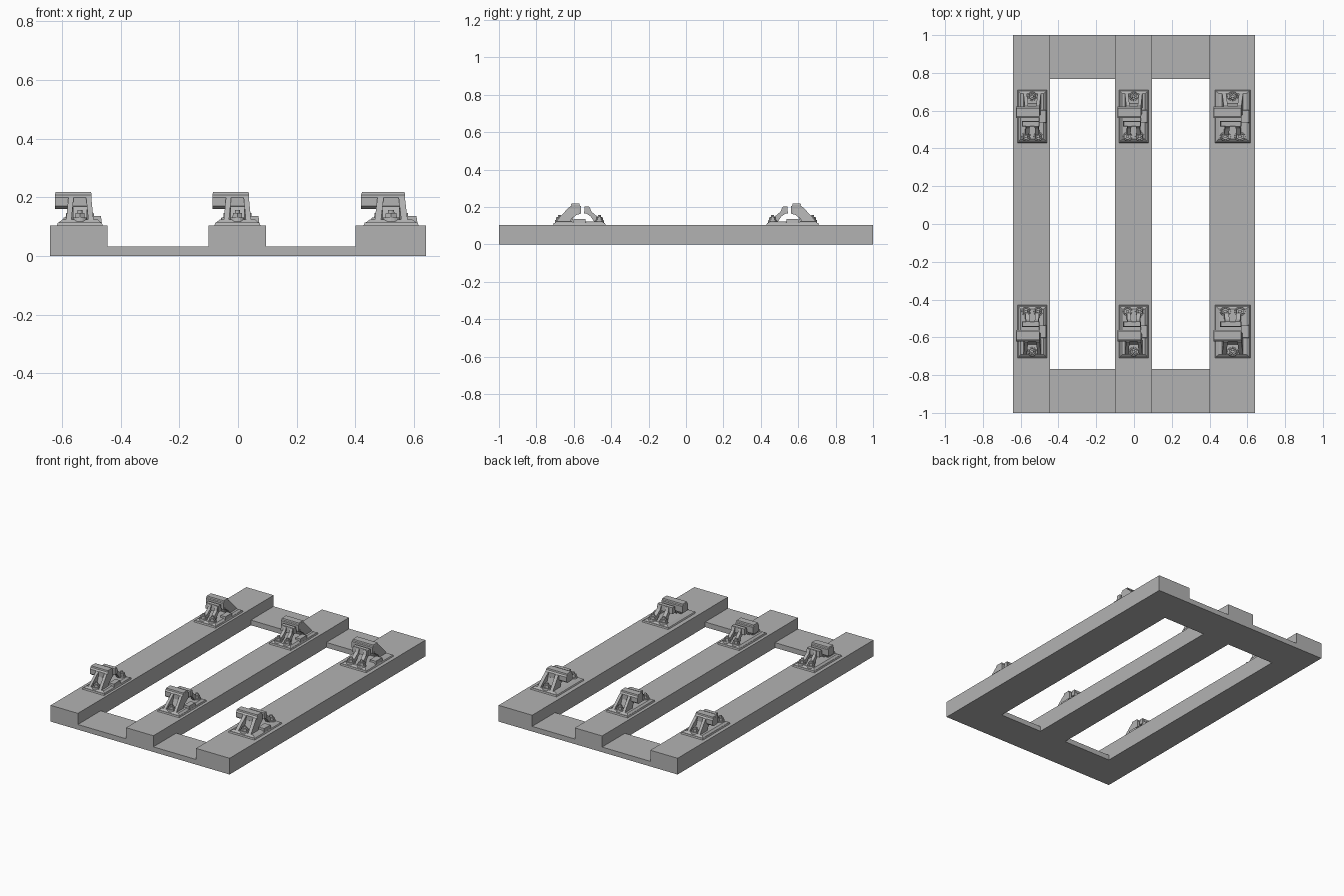
import bpy, bmesh, math
from mathutils import Vector

if "Cube" in bpy.data.objects:
    bpy.data.objects.remove(bpy.data.objects["Cube"], do_unlink=True)

grey = bpy.data.materials.new("plain grey")
grey.use_nodes = True
grey.diffuse_color = (0.45, 0.45, 0.45, 1)
grey.node_tree.nodes["Principled BSDF"].inputs["Base Color"].default_value = grey.diffuse_color


def finish(bm, name, place=None):
    """Place the mesh and turn it into a named object."""
    if place:
        cx, width, side = place
        for v in bm.verts:
            v.co = Vector((cx + v.co.x * width, side * v.co.y, v.co.z))
    bmesh.ops.recalc_face_normals(bm, faces=bm.faces)
    mesh = bpy.data.meshes.new(name)
    bm.to_mesh(mesh)
    bm.free()
    mesh.materials.append(grey)
    ob = bpy.data.objects.new(name, mesh)
    bpy.context.collection.objects.link(ob)
    return ob


def box(name, xs, ys, zs, place=None, taper=0.0):
    bm = bmesh.new()
    bmesh.ops.create_cube(bm, size=1)
    mid = [(a[0] + a[1]) / 2 for a in (xs, ys, zs)]
    size = [a[1] - a[0] for a in (xs, ys, zs)]
    for v in bm.verts:
        shrink = 2 * taper if v.co.z > 0 else 0
        v.co = Vector((mid[0] + v.co.x * (size[0] - shrink),
                       mid[1] + v.co.y * (size[1] - shrink),
                       mid[2] + v.co.z * size[2]))
    return finish(bm, name, place)


def prism(name, profile, x0, x1, place, splay=0.0):
    """Extrude a (y, z) profile along x; splay leans the foot outward."""
    bm = bmesh.new()
    verts = [bm.verts.new((x0, y, z)) for y, z in profile]
    face = bm.faces.new(verts)
    new = bmesh.ops.extrude_face_region(bm, geom=[face])["geom"]
    for v in new:
        if isinstance(v, bmesh.types.BMVert):
            v.co.x = x1
    for v in bm.verts:
        v.co.x += splay * (0.2 - v.co.z)
    return finish(bm, name, place)


def bolt(name, x, y, place):
    """Washer, hex nut and stud stacked on the plate."""
    bm = bmesh.new()
    for sides, radius, low, high in ((16, 0.025, 0.118, 0.131),
                                     (6, 0.019, 0.131, 0.147),
                                     (12, 0.009, 0.147, 0.158)):
        made = bmesh.ops.create_cone(bm, cap_ends=True, segments=sides, radius1=radius,
                                     radius2=radius * 0.92, depth=high - low)
        bmesh.ops.translate(bm, verts=made["verts"], vec=(x, y, (low + high) / 2))
    return finish(bm, name, place)


# Long beams and low crossbars
beams = {"right": (-0.64, -0.445), "middle": (-0.10, 0.095), "left": (0.40, 0.64)}
for side, span in beams.items():
    box(side + "_beam", span, (-1, 1), (0, 0.105))
for end, ys in (("front", (-1, -0.767)), ("back", (0.767, 1))):
    box(end + "_right_crossbar", (-0.445, -0.10), ys, (0, 0.033))
    box(end + "_left_crossbar", (0.095, 0.40), ys, (0, 0.033))

outer_rib = [(0.695, 0.12), (0.685, 0.135), (0.625, 0.2), (0.575, 0.205),
             (0.575, 0.165), (0.61, 0.14), (0.62, 0.12)]
inner_rib = [(0.44, 0.12), (0.505, 0.175), (0.515, 0.2), (0.535, 0.2),
             (0.54, 0.17), (0.51, 0.15), (0.49, 0.12)]
jaw = [(0.562, 0.165), (0.562, 0.205), (0.572, 0.21), (0.61, 0.21),
       (0.622, 0.2), (0.622, 0.17), (0.61, 0.16), (0.575, 0.16)]


def clamp(label, place):
    def named(part):
        return label + "_" + part

    # Stepped base plate
    box(named("base_plate"), (-0.078, 0.078), (0.43, 0.71), (0.105, 0.114), place, 0.003)
    box(named("base_step"), (-0.073, 0.073), (0.437, 0.703), (0.114, 0.124), place, 0.012)
    box(named("side_block"), (0.035, 0.075), (0.535, 0.605), (0.11, 0.136), place, 0.003)

    # Outer jaw on two splayed ribs
    for s in (-1, 1):
        prism(named("outer_rib"), outer_rib, s * 0.021, s * 0.039, place, s * 0.1)
    prism(named("outer_web"), [(0.64, 0.12), (0.61, 0.2), (0.58, 0.2), (0.61, 0.12)],
          -0.024, 0.024, place)
    prism(named("jaw"), jaw, -0.085, 0.04, place)
    box(named("jaw_cap"), (-0.085, 0.04), (0.568, 0.615), (0.209, 0.218), place, 0.002)

    # Inner clip on two ribs
    for s in (-1, 1):
        prism(named("inner_rib"), inner_rib, s * 0.012, s * 0.032, place, s * 0.08)
    box(named("inner_clip"), (-0.055, 0.04), (0.515, 0.545), (0.165, 0.203), place, 0.003)

    # Fixing bolts
    bolt(named("outer_bolt"), 0, 0.676, place)
    for s in (-1, 1):
        bolt(named("inner_bolt"), s * 0.032, 0.463, place)


for end, sign in (("front", -1), ("back", 1)):
    for side, cx, width in (("right", -0.539, 1), ("middle", -0.002, 1), ("left", 0.522, 1.2)):
        clamp(end + "_" + side, (cx, width, sign))
